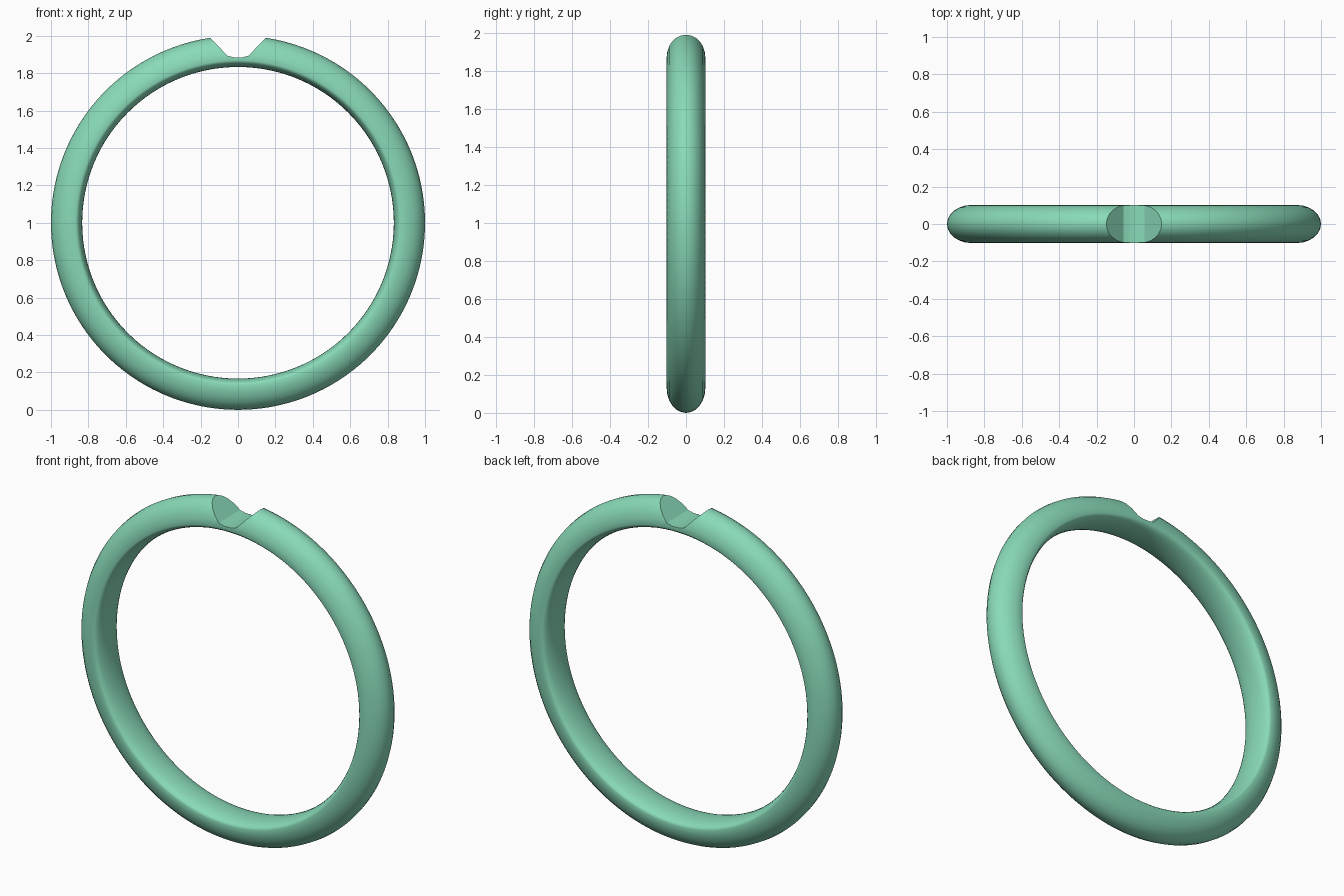
import bpy, bmesh
from math import sin, cos, pi, radians

if "Cube" in bpy.data.objects:
    bpy.data.objects.remove(bpy.data.objects["Cube"])

SEG, N = 160, 24


def make_object(name, bm):
    bmesh.ops.recalc_face_normals(bm, faces=bm.faces)
    mesh = bpy.data.meshes.new(name)
    bm.to_mesh(mesh)
    bm.free()
    obj = bpy.data.objects.new(name, mesh)
    bpy.context.collection.objects.link(obj)
    return obj


# Band cross-section: domed outside, shallow comfort curve inside
R_MID, DOME, COMFORT, HALF_W = 0.868, 0.132, 0.035, 0.102
profile = []
for i in range(N):
    a = 2 * pi * i / N
    depth = DOME if cos(a) > 0 else COMFORT
    profile.append((R_MID + depth * cos(a), HALF_W * sin(a)))

# Sweep the section around the ring axis (y)
bm = bmesh.new()
rings = []
for s in range(SEG):
    t = 2 * pi * s / SEG
    rings.append([bm.verts.new((r * sin(t), y, 1 + r * cos(t))) for r, y in profile])
for s in range(SEG):
    a, b = rings[s], rings[(s + 1) % SEG]
    for i in range(N):
        j = (i + 1) % N
        bm.faces.new((a[i], a[j], b[j], b[i]))
band = make_object("ring_band", bm)

# Stone seat notch, cut straight through the top
half = [(0.02, 1.884), (0.056, 1.893), (0.255, 2.10)]
outline = half + [(-x, z) for x, z in reversed(half)]
bm = bmesh.new()
face = bm.faces.new([bm.verts.new((x, -0.3, z)) for x, z in outline])
ext = bmesh.ops.extrude_face_region(bm, geom=[face])
bmesh.ops.translate(bm, vec=(0, 0.6, 0),
                    verts=[v for v in ext["geom"] if isinstance(v, bmesh.types.BMVert)])
cutter = make_object("notch_cutter", bm)
cutter.hide_render = True

cut = band.modifiers.new("notch", 'BOOLEAN')
cut.operation = 'DIFFERENCE'
cut.solver = 'EXACT'
cut.object = cutter
bpy.context.view_layer.objects.active = band
band.select_set(True)
bpy.ops.object.modifier_apply(modifier=cut.name)
bpy.data.objects.remove(cutter)
bpy.ops.object.shade_smooth_by_angle(angle=radians(30))

# Green finish
mat = bpy.data.materials.new("green")
mat.diffuse_color = (0.25, 0.7, 0.48, 1)
mat.use_nodes = True
mat.node_tree.nodes["Principled BSDF"].inputs["Base Color"].default_value = mat.diffuse_color
band.data.materials.append(mat)
